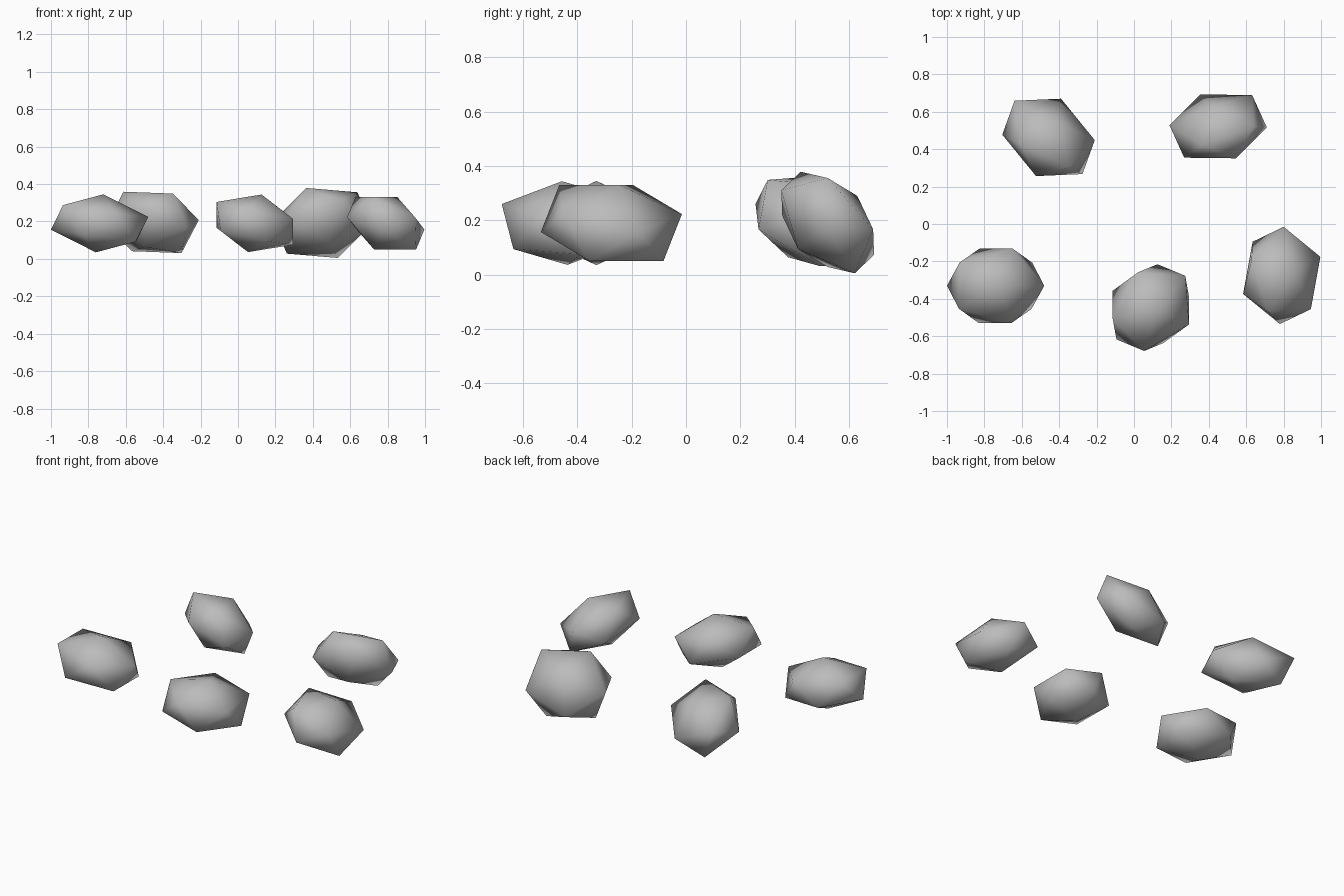
import bpy, bmesh
from mathutils import Matrix, Vector

if "Cube" in bpy.data.objects:
    bpy.data.objects.remove(bpy.data.objects["Cube"])

stone = bpy.data.materials.new("stone grey")
stone.diffuse_color = (0.5, 0.5, 0.5, 1.0)
stone.use_nodes = True
stone.node_tree.nodes["Principled BSDF"].inputs["Base Color"].default_value = stone.diffuse_color


def columns(vectors):
    return Matrix([tuple(v) for v in vectors]).transposed()


def rock(name, centre, corners):
    """Icosahedron stretched and turned so that one face lands on the given
    top-face corners (measured from the rock's centre)."""
    bm = bmesh.new()
    bmesh.ops.create_icosphere(bm, subdivisions=1, radius=1.0)
    bm.faces.ensure_lookup_table()
    face = [v.co.copy() for v in bm.faces[0].verts]
    fit = columns([Vector(c) for c in corners]) @ columns(face).inverted()
    for v in bm.verts:
        v.co = fit @ v.co
    bmesh.ops.recalc_face_normals(bm, faces=bm.faces[:])
    for f in bm.faces:
        f.smooth = True
    mesh = bpy.data.meshes.new(name)
    bm.to_mesh(mesh)
    bm.free()
    mesh.materials.append(stone)
    obj = bpy.data.objects.new(name, mesh)
    obj.location = centre
    bpy.context.collection.objects.link(obj)


# front row
rock("rock_front_left", (-0.74, -0.33, 0.19),
     [(0.02, 0, 0.155), (0.26, 0, 0.034), (0.089, 0.2, 0.059)])
rock("rock_front_middle", (0.09, -0.447, 0.19),
     [(0.036, -0.01, 0.154), (0.184, 0.17, 0.04), (0.204, -0.09, 0.024)])
rock("rock_front_right", (0.79, -0.275, 0.19),
     [(-0.072, -0.192, 0.14), (0.062, 0.03, 0.14), (-0.162, 0.08, 0.14)])

# back row
rock("rock_back_left", (-0.457, 0.463, 0.195),
     [(-0.155, -0.032, 0.164), (0.11, -0.162, 0.154), (0.039, 0.087, 0.131)])
rock("rock_back_right", (0.45, 0.522, 0.192),
     [(-0.084, -0.1, 0.187), (0.189, 0.0, 0.164), (-0.031, 0.109, 0.098)])
